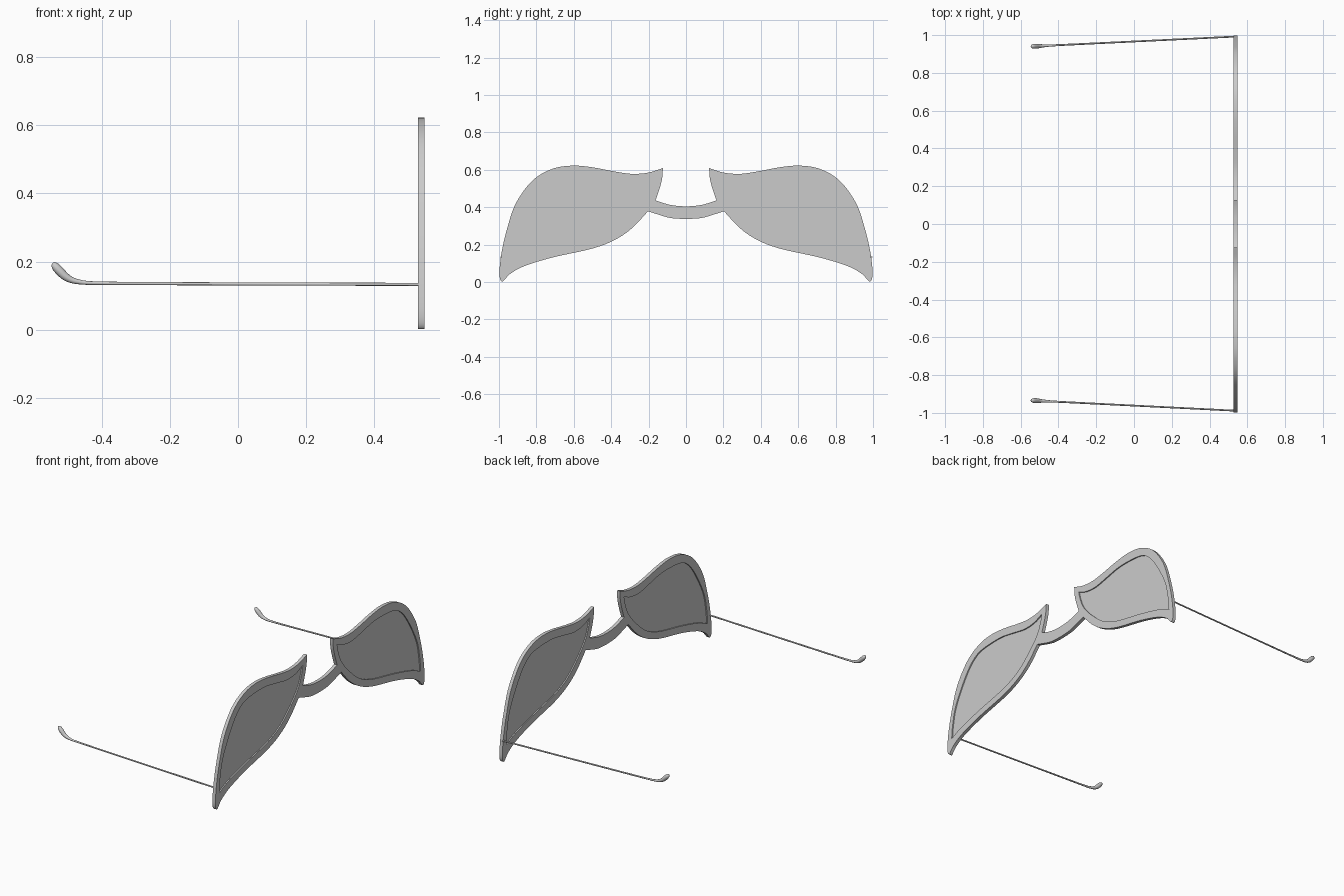
import bpy
from math import radians
from mathutils import Vector, Matrix

if "Cube" in bpy.data.objects:
    bpy.data.objects.remove(bpy.data.objects["Cube"])

FRONT_X = 0.5375


def smooth_path(points, steps=8):
    """Catmull-Rom samples through the points, without the last point."""
    p = [Vector(q) for q in points]
    p = [2 * p[0] - p[1]] + p + [2 * p[-1] - p[-2]]
    out = []
    for a, b, c, d in zip(p, p[1:], p[2:], p[3:]):
        for i in range(steps):
            t = i / steps
            out.append(0.5 * (2 * b + (c - a) * t + (2 * a - 5 * b + 4 * c - d) * t * t
                              + (3 * b - a - 3 * c + d) * t ** 3))
    return out


def outline(segments):
    return [v for s in segments for v in smooth_path(s)]


def mirrored(pts):
    return [Vector((-v.x, v.y)) for v in reversed(pts)]


def to_mesh(name, curve, matrix=Matrix()):
    tmp = bpy.data.objects.new(name + "_curve", curve)
    bpy.context.collection.objects.link(tmp)
    bpy.context.view_layer.update()
    mesh = bpy.data.meshes.new_from_object(tmp)
    bpy.data.objects.remove(tmp)
    mesh.transform(matrix)
    obj = bpy.data.objects.new(name, mesh)
    bpy.context.collection.objects.link(obj)
    bpy.ops.object.select_all(action='DESELECT')
    obj.select_set(True)
    bpy.context.view_layer.objects.active = obj
    bpy.ops.object.shade_smooth_by_angle(angle=radians(35))
    return obj


def plate(name, loops, thickness):
    """Flat plate in the YZ plane; extra loops cut holes."""
    cu = bpy.data.curves.new(name, 'CURVE')
    cu.dimensions = '2D'
    cu.fill_mode = 'BOTH'
    cu.extrude = thickness / 2
    for loop in loops:
        sp = cu.splines.new('POLY')
        sp.points.add(len(loop) - 1)
        for pt, v in zip(sp.points, loop):
            pt.co = (v.x, v.y, 0, 1)
        sp.use_cyclic_u = True
    m = (Matrix.Translation((FRONT_X, 0, 0)) @ Matrix.Rotation(radians(90), 4, 'Z')
         @ Matrix.Rotation(radians(90), 4, 'X'))
    return to_mesh(name, cu, m)


# Half outline of the frame: bridge top, inner edge, brow, outer tip, lower edge, bridge bottom
half = outline([
    [(0, .404), (.05, .407), (.1, .416), (.163, .436)],
    [(.163, .436), (.138, .51), (.126, .564), (.124, .609)],
    [(.124, .609), (.2, .585), (.286, .578), (.377, .590), (.5, .613), (.607, .622),
     (.714, .605), (.82, .543), (.91, .42), (.958, .28), (.985, .163), (.997, .067),
     (.995, .02), (.982, .002), (.965, .018), (.938, .045), (.864, .085), (.714, .131), (.5, .179),
     (.377, .227), (.286, .29), (.203, .378)],
    [(.203, .378), (.1, .346), (.05, .339), (0, .337)],
]) + [Vector((0, .337))]
frame_loop = half + mirrored(half)[1:-1]

# Lens opening
lens = outline([
    [(.163, .559), (.23, .534), (.313, .528), (.41, .546), (.51, .565), (.607, .567),
     (.70, .558), (.755, .535), (.81, .484), (.874, .388), (.928, .28), (.952, .174), (.96, .094)],
    [(.96, .094), (.874, .131), (.714, .174), (.5, .222), (.377, .275), (.275, .36),
     (.206, .44), (.177, .505), (.163, .559)],
])

plate("frame_front", [frame_loop, lens, mirrored(lens)], 0.02)
plate("lens_left", [lens], 0.006)
plate("lens_right", [mirrored(lens)], 0.006)


# Temple arms: thin rods that swell into upturned ear tips (x, z, radius)
profile = [(.53, .133, .0045), (.1, .134, .0045), (-.3, .1355, .0047), (-.41, .1365, .0052),
           (-.45, .138, .006), (-.483, .144, .0085), (-.505, .155, .0115),
           (-.522, .171, .013), (-.534, .184, .012), (-.541, .192, .008), (-.544, .195, .003)]
for name, y_hinge, y_tip in (("temple_left", .992, .940), ("temple_right", -.988, -.934)):
    cu = bpy.data.curves.new(name, 'CURVE')
    cu.dimensions = '3D'
    cu.bevel_depth = 1
    cu.bevel_resolution = 4
    cu.use_fill_caps = True
    samples = smooth_path([(x, z, r) for x, z, r in profile], 4) + [Vector(profile[-1])]
    sp = cu.splines.new('POLY')
    sp.points.add(len(samples) - 1)
    for pt, s in zip(sp.points, samples):
        t = (.53 - s.x) / 1.074
        pt.co = (s.x, y_hinge + (y_tip - y_hinge) * t, s.y, 1)
        pt.radius = s.z
    to_mesh(name, cu)
